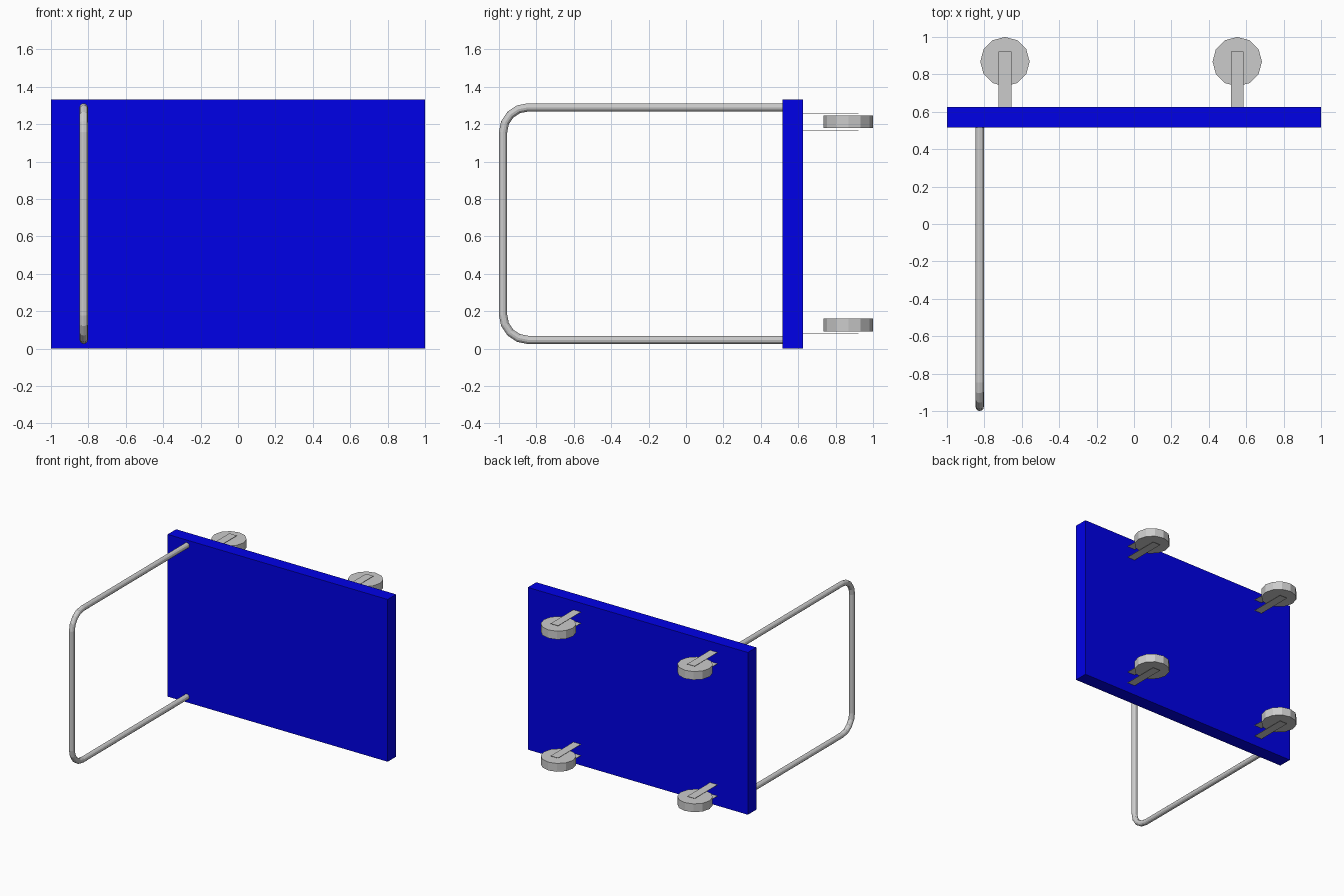
import bpy, bmesh, math
from mathutils import Matrix, Vector

if "Cube" in bpy.data.objects:
    bpy.data.objects.remove(bpy.data.objects["Cube"])


def add_object(name, bm):
    mesh = bpy.data.meshes.new(name)
    bm.to_mesh(mesh)
    bm.free()
    obj = bpy.data.objects.new(name, mesh)
    bpy.context.collection.objects.link(obj)
    return obj


def box(name, lo, hi):
    lo, hi = Vector(lo), Vector(hi)
    bm = bmesh.new()
    bmesh.ops.create_cube(bm, size=1, matrix=Matrix.Translation((lo + hi) / 2)
                          @ Matrix.Diagonal((*(hi - lo), 1)))
    return add_object(name, bm)


# Blue platform board, standing on its long edge
board = box("platform", (-1, 0.515, 0), (1, 0.625, 1.333))
blue = bpy.data.materials.new("blue")
blue.diffuse_color = (0.0, 0.0, 0.8, 1)
blue.use_nodes = True
blue.node_tree.nodes["Principled BSDF"].inputs["Base Color"].default_value = blue.diffuse_color
board.data.materials.append(blue)

# Bent tube handle: straight legs with two rounded corners
X, Y_OUT, Z_LOW, Z_HIGH, BEND, STEPS = -0.825, -0.978, 0.047, 1.29, 0.133, 4
path = [(X, 0.53, Z_LOW)]
for zc, start in ((Z_LOW + BEND, 270), (Z_HIGH - BEND, 180)):
    for i in range(STEPS + 1):
        a = math.radians(start - 90 * i / STEPS)
        path.append((X, Y_OUT + BEND + BEND * math.cos(a), zc + BEND * math.sin(a)))
path.append((X, 0.53, Z_HIGH))

curve = bpy.data.curves.new("handle", "CURVE")
curve.dimensions = "3D"
curve.bevel_depth = 0.022
curve.bevel_resolution = 4
curve.use_fill_caps = True
spline = curve.splines.new("POLY")
spline.points.add(len(path) - 1)
for point, co in zip(spline.points, path):
    point.co = (*co, 1)
spline.use_smooth = False
handle = bpy.data.objects.new("handle", curve)
bpy.context.collection.objects.link(handle)

# Four castors: twelve-sided wheel between two thin fork plates
for side, x in (("left", -0.69), ("right", 0.552)):
    for level, z in (("lower", 0.126), ("upper", 1.213)):
        bm = bmesh.new()
        bmesh.ops.create_cone(bm, cap_ends=True, segments=12, radius1=0.132,
                              radius2=0.132, depth=0.068,
                              matrix=Matrix.Translation((x, 0.868, z)))
        add_object(f"{side}_{level}_wheel", bm)
        for n, dz in (("inner", -0.046), ("outer", 0.046)):
            box(f"{side}_{level}_{n}_fork", (x - 0.034, 0.62, z + dz - 0.001),
                (x + 0.034, 0.922, z + dz + 0.001))
